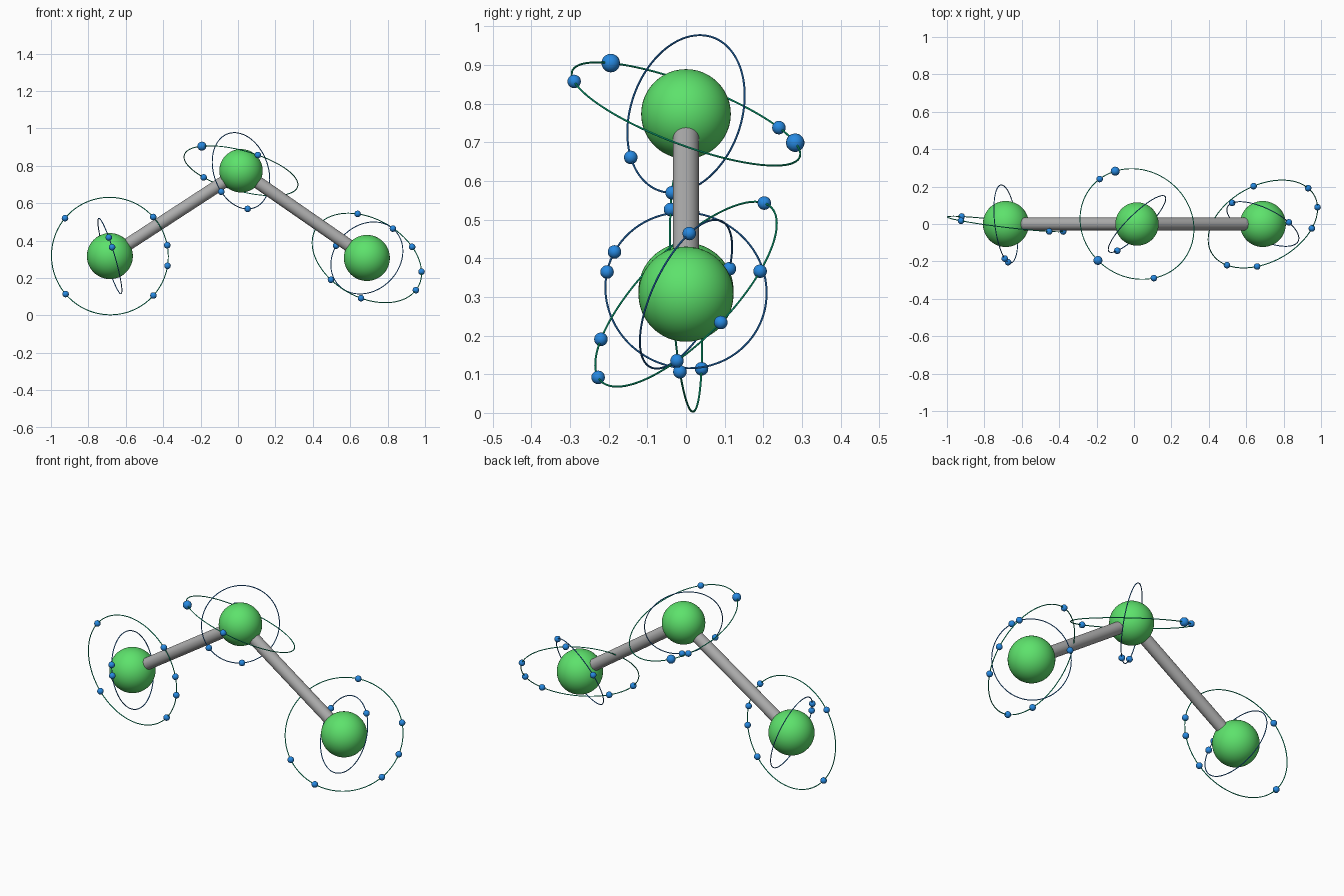
import bpy
from mathutils import Vector

cube = bpy.data.objects.get("Cube")
if cube:
    bpy.data.objects.remove(cube, do_unlink=True)


def material(name, color):
    mat = bpy.data.materials.new(name)
    mat.use_nodes = True
    mat.diffuse_color = (*color, 1)
    mat.node_tree.nodes["Principled BSDF"].inputs["Base Color"].default_value = (*color, 1)
    return mat


GREEN = material("leaf_green", (0.11, 0.76, 0.15))
GREY = material("rod_grey", (0.42, 0.42, 0.42))
BLUE = material("bead_blue", (0.02, 0.25, 0.75))
TEAL = material("outer_ring_green", (0.005, 0.62, 0.30))
NAVY = material("inner_ring_blue", (0.025, 0.23, 0.70))

OUTER, INNER, WIRE = 0.3145, 0.21, 0.0026
BEAD, BIG_BEAD = 0.0175, 0.024


def finish(name, mat):
    obj = bpy.context.object
    obj.name = name
    obj.data.materials.append(mat)
    bpy.ops.object.shade_smooth_by_angle()
    return obj


def ball(name, center, radius, mat, segments):
    bpy.ops.mesh.primitive_uv_sphere_add(
        segments=segments, ring_count=segments // 2, radius=radius, location=center)
    return finish(name, mat)


def rod(name, start, end, radius):
    axis = end - start
    bpy.ops.mesh.primitive_cylinder_add(
        vertices=32, radius=radius, depth=axis.length, location=(start + end) / 2,
        rotation=axis.to_track_quat('Z', 'Y').to_euler())
    return finish(name, GREY)


def orbit(name, center, normal, radius, mat, beads, big=()):
    """Thin ring around a ball, with beads snapped onto it near the given offsets."""
    normal = Vector(normal).normalized()
    bpy.ops.mesh.primitive_torus_add(
        major_radius=radius, minor_radius=WIRE, major_segments=128, minor_segments=8,
        location=center, rotation=normal.to_track_quat('Z', 'Y').to_euler())
    finish(name + "_ring", mat)
    for i, offset in enumerate(beads):
        offset = Vector(offset)
        offset -= normal * offset.dot(normal)
        size = BIG_BEAD if i in big else BEAD
        ball(f"{name}_bead_{i + 1}", center + offset.normalized() * radius, size, BLUE, 20)


# Three balls
right_center = Vector((-0.685, 0, 0.317))
middle_center = Vector((0.016, 0, 0.773))
left_center = Vector((0.689, 0, 0.307))
ball("right_ball", right_center, 0.123, GREEN, 48)
ball("middle_ball", middle_center, 0.116, GREEN, 48)
ball("left_ball", left_center, 0.123, GREEN, 48)

# Connecting rods
rod("right_rod", right_center, middle_center, 0.0336)
rod("left_rod", left_center, middle_center, 0.0336)

# Rings and beads of the right ball
orbit("right_outer", right_center, (0.119, 0.99, 0.057), OUTER, TEAL, [
    (-0.24, 0, 0.2), (0.235, 0, 0.21), (-0.24, 0, -0.204),
    (0.235, 0, -0.21), (0.31, 0, 0.06), (0.31, 0, -0.05)])
orbit("right_inner", right_center, (0.95, 0.12, 0.28), INNER, NAVY, [
    (-0.01, -0.187, 0.099), (0.01, -0.205, 0.047)])

# Rings and beads of the middle ball
orbit("middle_outer", middle_center, (0.25, 0.34, 0.9), OUTER, TEAL, [
    (-0.118, 0.286, -0.075), (-0.207, -0.193, 0.13),
    (0.09, -0.288, 0.084), (-0.2, 0.24, -0.036)], big=(0, 1))
orbit("middle_inner", middle_center, (0.68, -0.69, 0.24), INNER, NAVY, [
    (-0.102, -0.143, -0.11), (0.039, -0.04, -0.202)])

# Rings and beads of the left ball
orbit("left_outer", left_center, (0.367, -0.664, 0.648), OUTER, TEAL, [
    (-0.05, 0.203, 0.235), (0.242, 0.194, 0.058), (0.293, 0.092, -0.075),
    (0.263, -0.022, -0.175), (-0.031, -0.226, -0.214), (-0.191, -0.219, -0.116)])
orbit("left_inner", left_center, (0.4, 0.82, -0.4), INNER, NAVY, [
    (-0.161, 0.112, 0.064), (0.137, 0.004, 0.159)])
